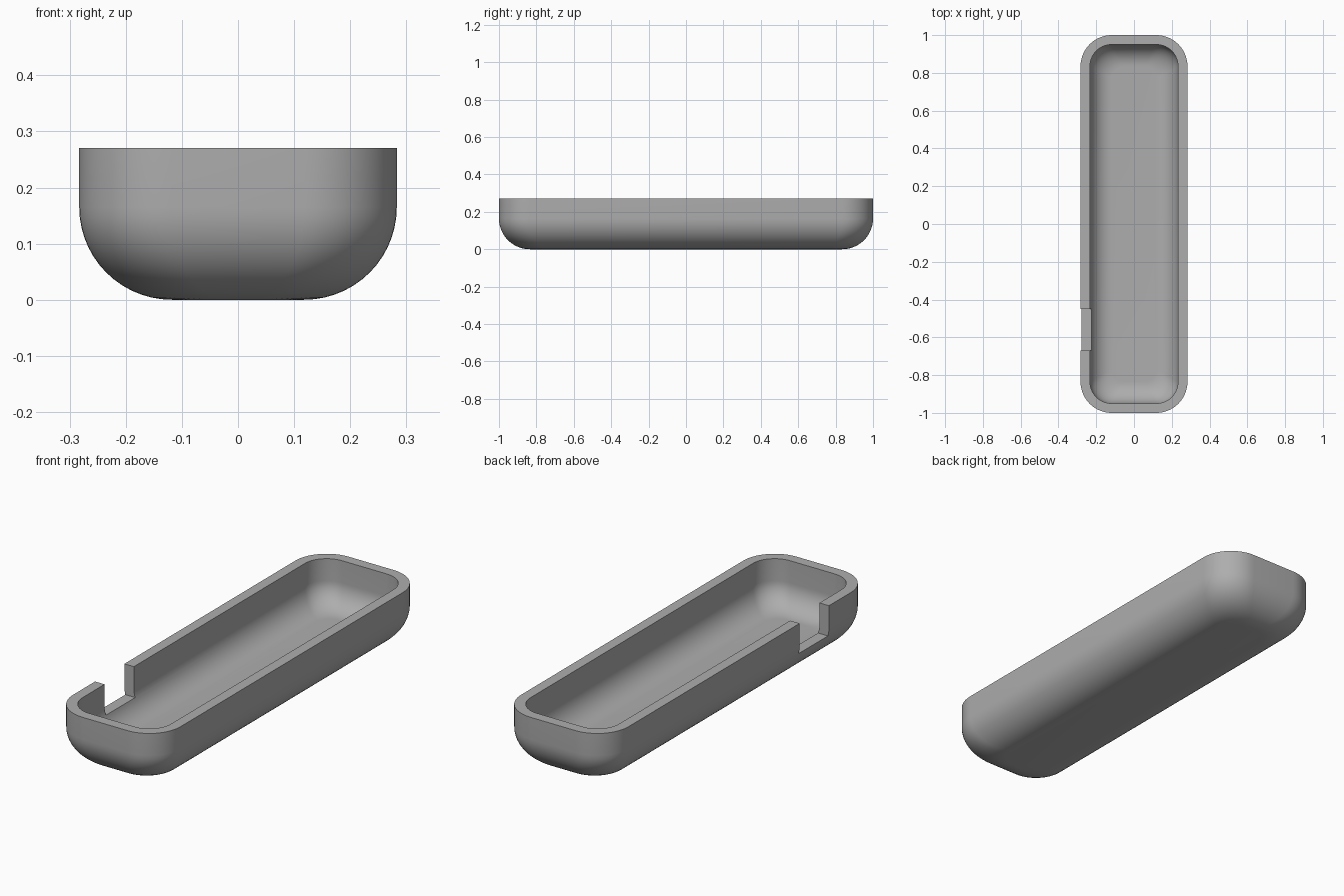
import bpy, bmesh
from math import sin, cos, pi

cube = bpy.data.objects.get("Cube")
if cube:
    bpy.data.objects.remove(cube)

HALF_X, HALF_Y, HEIGHT = 0.283, 1.0, 0.27
WALL, FILLET = 0.05, 0.165
ARC_STEPS, CORNER_STEPS = 14, 14

grey = bpy.data.materials.new("plain grey")
grey.use_nodes = True
grey.diffuse_color = (0.42, 0.42, 0.42, 1)
grey.node_tree.nodes["Principled BSDF"].inputs["Base Color"].default_value = grey.diffuse_color


def ring(bm, hx, hy, r, z):
    """Rounded rectangle of vertices at height z."""
    verts = []
    for k, (sx, sy) in enumerate([(1, 1), (-1, 1), (-1, -1), (1, -1)]):
        for i in range(CORNER_STEPS + 1):
            a = (k + i / CORNER_STEPS) * pi / 2
            verts.append(bm.verts.new((sx * (hx - r) + r * cos(a),
                                       sy * (hy - r) + r * sin(a), z)))
    return verts


def shell_rings(bm, offset):
    """Rings from the floor up to the rim; the corners round off more towards the floor."""
    r = FILLET - offset
    rings = []
    for i in range(ARC_STEPS + 1):
        a = i / ARC_STEPS * pi / 2
        inset = r * (1 - sin(a))
        corner = r - 0.4 * inset
        rings.append(ring(bm, HALF_X - offset - inset, HALF_Y - offset - inset,
                          corner, offset + r * (1 - cos(a))))
    rings.append(ring(bm, HALF_X - offset, HALF_Y - offset, r, HEIGHT))
    return rings


# Tray: outer skin, flat rim and inner skin as one solid
bm = bmesh.new()
outer = shell_rings(bm, 0)
inner = shell_rings(bm, WALL)
loops = outer + inner[::-1]
for low, high in zip(loops, loops[1:]):
    n = len(low)
    for i in range(n):
        j = (i + 1) % n
        bm.faces.new((low[i], low[j], high[j], high[i]))
bm.faces.new(outer[0][::-1])
bm.faces.new(inner[0])
bmesh.ops.recalc_face_normals(bm, faces=bm.faces)
mesh = bpy.data.meshes.new("tray")
bm.to_mesh(mesh)
bm.free()
mesh.materials.append(grey)
tray = bpy.data.objects.new("tray", mesh)
bpy.context.collection.objects.link(tray)

# Notch through the right wall near the front
bpy.ops.mesh.primitive_cube_add(size=1, location=(-0.27, -0.56, 0.225))
cutter = bpy.context.object
cutter.name = "notch_cutter"
cutter.scale = (0.16, 0.22, 0.2)
cutter.data.materials.append(grey)
cutter.hide_render = True
cutter.hide_viewport = True

bpy.ops.object.select_all(action='DESELECT')
bpy.context.view_layer.objects.active = tray
tray.select_set(True)
cut = tray.modifiers.new("notch", 'BOOLEAN')
cut.operation = 'DIFFERENCE'
cut.solver = 'EXACT'
cut.object = cutter
bpy.ops.object.modifier_apply(modifier=cut.name)
bpy.data.objects.remove(cutter)
bpy.ops.object.shade_smooth_by_angle(angle=pi / 6)
